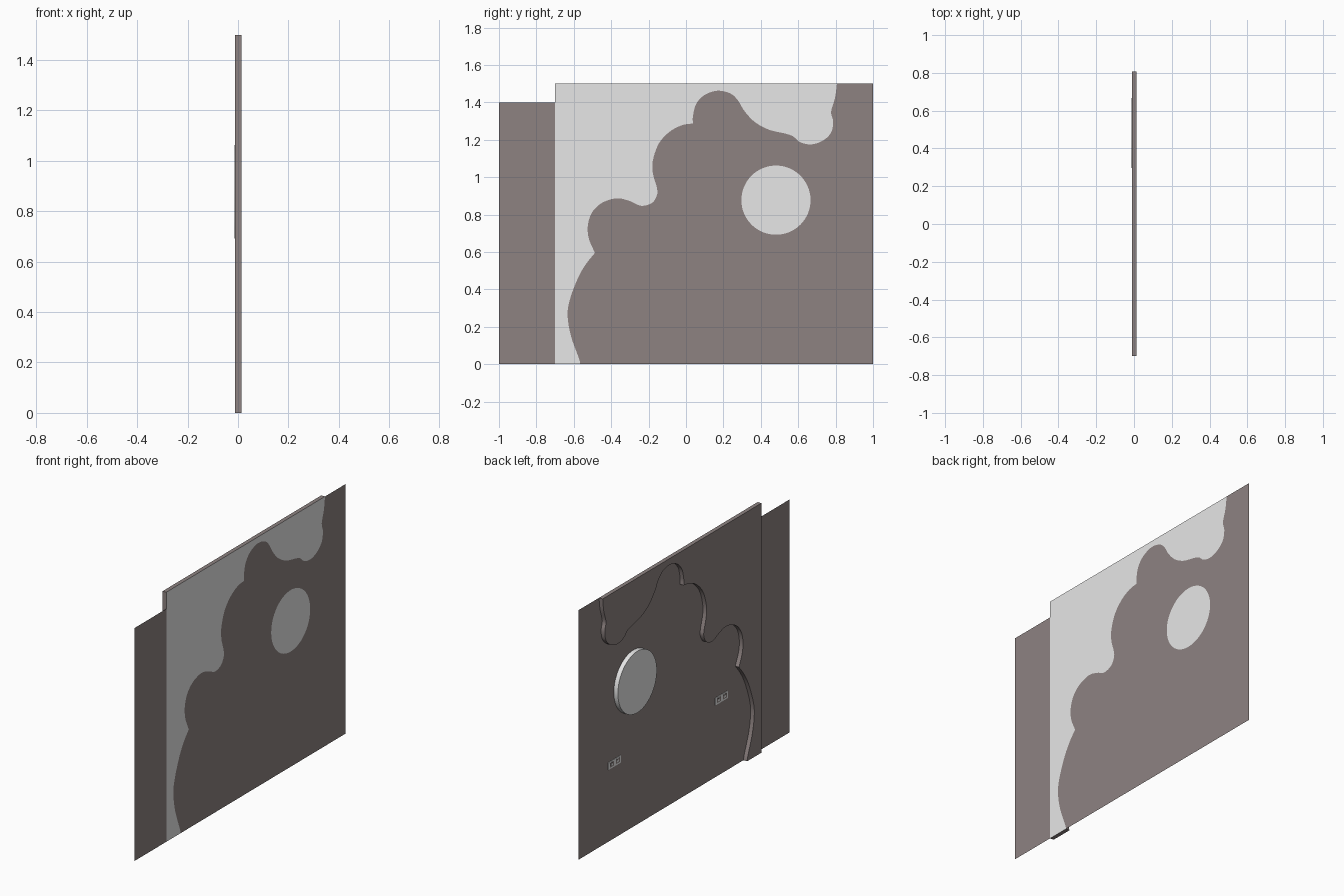
import bpy, bmesh, math
from mathutils import Vector

if "Cube" in bpy.data.objects:
    bpy.data.objects.remove(bpy.data.objects["Cube"])

FRONT, BACK, DISC_BACK = 0.0135, -0.011, -0.0135


def material(name, rgb):
    m = bpy.data.materials.new(name)
    m.diffuse_color = (*rgb, 1)
    m.use_nodes = True
    m.node_tree.nodes["Principled BSDF"].inputs["Base Color"].default_value = m.diffuse_color
    return m


TAUPE = material("taupe", (0.27, 0.226, 0.222))
PALE = material("pale_grey", (0.82, 0.82, 0.82))


def spline(pts, steps=5):
    """Smooth curve through the points (Catmull-Rom)."""
    p = [Vector(q) for q in pts]
    p = [2 * p[0] - p[1]] + p + [2 * p[-1] - p[-2]]
    out = []
    for a, b, c, d in zip(p, p[1:], p[2:], p[3:]):
        for i in range(steps):
            t = i / steps
            out.append(0.5 * (2 * b + (c - a) * t + (2 * a - 5 * b + 4 * c - d) * t * t
                              + (3 * b - a - 3 * c + d) * t ** 3))
    return [tuple(v) for v in out] + [tuple(pts[-1])]


def finish(bm, name, mats, smooth=False):
    me = bpy.data.meshes.new(name)
    bm.to_mesh(me)
    bm.free()
    ob = bpy.data.objects.new(name, me)
    bpy.context.collection.objects.link(ob)
    for m in mats:
        me.materials.append(m)
    if smooth:
        bpy.ops.object.select_all(action='DESELECT')
        ob.select_set(True)
        bpy.context.view_layer.objects.active = ob
        bpy.ops.object.shade_smooth_by_angle(angle=math.radians(35))
    return ob


def sheet(name, loops, x, mat):
    """Flat sheet in the yz plane; later loops are holes."""
    bm = bmesh.new()
    edges = []
    for pts in loops:
        vs = [bm.verts.new((x, y, z)) for y, z in pts]
        edges += [bm.edges.new((vs[i - 1], vs[i])) for i in range(len(vs))]
    bmesh.ops.triangle_fill(bm, edges=edges, use_beauty=True, normal=(1, 0, 0))
    return finish(bm, name, [mat])


def slab(name, pts, x0, x1, mats, smooth=False):
    """Outline extruded along x; a second material goes on the +x face."""
    bm = bmesh.new()
    f = bm.faces.new([bm.verts.new((x0, y, z)) for y, z in pts])
    r = bmesh.ops.extrude_face_region(bm, geom=[f], use_keep_orig=True)
    bmesh.ops.translate(bm, vec=(x1 - x0, 0, 0),
                        verts=[v for v in r["geom"] if isinstance(v, bmesh.types.BMVert)])
    bmesh.ops.recalc_face_normals(bm, faces=bm.faces)
    if len(mats) > 1:
        for f in bm.faces:
            f.material_index = int(f.normal.x > 0.9)
    return finish(bm, name, mats, smooth)


def rect(y, z, w, h):
    return [(y - w / 2, z - h / 2), (y + w / 2, z - h / 2),
            (y + w / 2, z + h / 2), (y - w / 2, z + h / 2)]


# Wavy edge: three smooth lobes meeting at sharp notches
lower = spline([(-.565, 0), (-.572, .03), (-.615, .15), (-.633, .26), (-.621, .345),
                (-.578, .46), (-.535, .535), (-.487, .595)])
middle = spline([(-.487, .595), (-.519, .67), (-.525, .74), (-.503, .81), (-.45, .862),
                 (-.37, .887), (-.3, .872), (-.24, .847), (-.182, .862), (-.155, .905),
                 (-.156, .945), (-.177, 1.02), (-.177, 1.09), (-.145, 1.18), (-.086, 1.244),
                 (-.02, 1.278), (.037, 1.287)])
upper = spline([(.037, 1.287), (.037, 1.325), (.054, 1.39), (.096, 1.437), (.166, 1.462),
                (.236, 1.448), (.278, 1.41), (.31, 1.357), (.364, 1.298), (.44, 1.255),
                (.53, 1.233), (.572, 1.218), (.61, 1.187), (.67, 1.175), (.733, 1.196),
                (.776, 1.239), (.787, 1.298), (.776, 1.35), (.797, 1.425), (.807, 1.5)])
wave = lower + middle[1:] + upper[1:]

circle = [(.481 + .185 * math.cos(a), .877 + .185 * math.sin(a))
          for a in (2 * math.pi * i / 64 for i in range(64))]

# Thin wall sheet below the wavy edge, with a round opening
sheet("wall_sheet", [wave + [(1, 1.5), (1, 0)], circle], FRONT, TAUPE)
# Lower side sheet
sheet("side_sheet", [rect(-.85, .7, .3, 1.4)], FRONT, TAUPE)
# Thick upper panel: pale front face, taupe back and edges
slab("wavy_panel", wave + [(-.7, 1.5), (-.7, 0)], BACK, FRONT, [TAUPE, PALE], True)
# Round plug through the opening
slab("round_plug", circle, DISC_BACK, FRONT, [PALE], True)

# Two socket plates on the back
for i, y in enumerate((.66, -.355)):
    slab(f"socket_plate_{i + 1}", rect(y, .455, .12, .045), FRONT - .003, FRONT - .0003, [PALE])
    for j, s in enumerate((-1, 1)):
        slab(f"socket_{i + 1}_{j + 1}", rect(y + s * .028, .455, .036, .026),
             FRONT - .004, FRONT - .002, [TAUPE])
        slab(f"socket_core_{i + 1}_{j + 1}", rect(y + s * .028, .455, .018, .012),
             FRONT - .005, FRONT - .003, [PALE])
